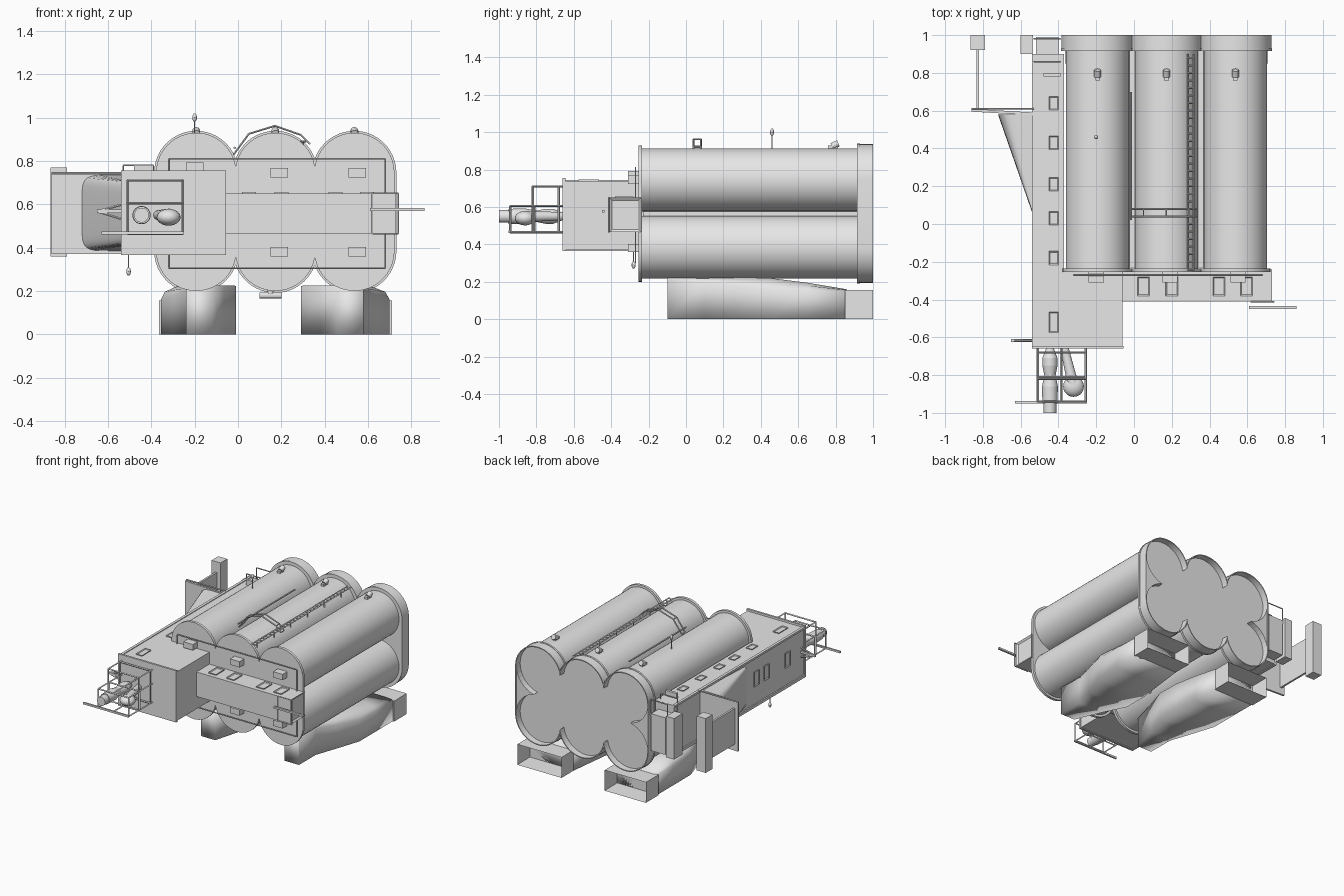
import bpy, bmesh, math
from mathutils import Vector, Matrix

old = bpy.data.objects.get("Cube")
if old:
    bpy.data.objects.remove(old, do_unlink=True)

grey = bpy.data.materials.new("plain_grey")
grey.use_nodes = True
grey.diffuse_color = (.8, .8, .8, 1)
grey.node_tree.nodes["Principled BSDF"].inputs["Base Color"].default_value = (.8, .8, .8, 1)


def finish(name, bm, smooth=0):
    bmesh.ops.recalc_face_normals(bm, faces=bm.faces)
    mesh = bpy.data.meshes.new(name)
    bm.to_mesh(mesh)
    bm.free()
    obj = bpy.data.objects.new(name, mesh)
    bpy.context.collection.objects.link(obj)
    mesh.materials.append(grey)
    if smooth:
        bpy.ops.object.select_all(action="DESELECT")
        obj.select_set(True)
        bpy.context.view_layer.objects.active = obj
        bpy.ops.object.shade_smooth_by_angle(angle=math.radians(smooth))
    return obj


def add_box(bm, x, y, z):
    lo, hi = Vector((x[0], y[0], z[0])), Vector((x[1], y[1], z[1]))
    size = Matrix.Diagonal((*(hi - lo), 1))
    bmesh.ops.create_cube(bm, size=1, matrix=Matrix.Translation((lo + hi) / 2) @ size)


def box(name, x, y, z):
    bm = bmesh.new()
    add_box(bm, x, y, z)
    return finish(name, bm)


def panel_box(name, x, y, z, direction, rim=.02, depth=.01):
    """Box whose face in one direction holds a recessed panel."""
    bm = bmesh.new()
    add_box(bm, x, y, z)
    bm.normal_update()
    face = max(bm.faces, key=lambda f: f.normal.dot(Vector(direction)))
    bmesh.ops.inset_region(bm, faces=[face], thickness=rim, depth=0)
    bmesh.ops.translate(bm, verts=face.verts, vec=-depth * Vector(direction))
    return finish(name, bm)


def add_cone(bm, start, end, r1, r2, sides):
    start, end = Vector(start), Vector(end)
    axis = end - start
    turn = Vector((0, 0, 1)).rotation_difference(axis).to_matrix().to_4x4()
    bmesh.ops.create_cone(bm, cap_ends=True, segments=sides, radius1=r1, radius2=r2,
                          depth=axis.length, matrix=Matrix.Translation((start + end) / 2) @ turn)


def tubes(name, paths, r=.005, sides=6):
    bm = bmesh.new()
    for path in paths:
        for a, b in zip(path, path[1:]):
            add_cone(bm, a, b, r, r, sides)
    return finish(name, bm)


def turned(name, x, z, profile, sides=24):
    """Stack of cone pieces along y; profile holds (y, radius)."""
    bm = bmesh.new()
    for (ya, ra), (yb, rb) in zip(profile, profile[1:]):
        if ya != yb:
            add_cone(bm, (x, ya, z), (x, yb, z), ra, rb, sides)
    return finish(name, bm, 35)


def loop(x, y, z):
    """Closed upright rectangle facing the front."""
    a, b = x
    c, d = z
    return [(a, y, c), (b, y, c), (b, y, d), (a, y, d), (a, y, c)]


def loft(name, rings, smooth=35):
    bm = bmesh.new()
    loops = [[bm.verts.new(p) for p in ring] for ring in rings]
    for a, b in zip(loops, loops[1:]):
        for i in range(len(a)):
            j = (i + 1) % len(a)
            bm.faces.new((a[i], a[j], b[j], b[i]))
    bm.faces.new(loops[0])
    bm.faces.new(loops[-1])
    return finish(name, bm, smooth)


# Six vessels in two rows, with a filler core
columns = (-.193, .172, .537)
low, high = .385, .745
for row, z in (("lower", low), ("upper", high)):
    for i, x in enumerate(columns):
        turned(f"{row}_vessel_{i + 1}", x, z, [(-.24, .168), (.93, .168)], 48)
box("vessel_core", (columns[0], columns[-1]), (-.23, .92), (low, high))


# Lobed end plates
def lobed_outline(r, y):
    half = (columns[1] - columns[0]) / 2
    cut = math.acos(min(1, half / r))
    steps, points = 20, []
    for i, x in enumerate(columns):
        start = math.pi if i == 0 else math.pi - cut
        stop = 0 if i == 2 else cut
        for k in range(steps + 1):
            if k == 0 and i:
                continue
            a = start + (stop - start) * k / steps
            points.append((x + r * math.cos(a), y, high + r * math.sin(a)))
    return points + [(x, y, low + high - z) for x, y, z in reversed(points)]


loft("front_end_plate", [lobed_outline(.185, -.255), lobed_outline(.185, -.235)])
rear = ((.191, .92), (.191, 1), (.184, 1), (.184, .95))
loft("rear_end_plate", [lobed_outline(r, y) for r, y in rear])
loft("rear_collar", [lobed_outline(.194, .915), lobed_outline(.194, .93)])


# Curved cusps closing the sides of the rear recess
def cusp_outline(x, sign, y):
    r, middle = .184, (low + high) / 2
    reach = math.asin((high - middle) / r)
    arc = [(r * math.cos(reach * k / 8), high - r * math.sin(reach * k / 8)) for k in range(9)]
    arc += [(dx, low + high - z) for dx, z in reversed(arc[:-1])]
    return [(x + sign * dx, y, z) for dx, z in arc]


for side, x, sign in (("left", columns[-1], 1), ("right", columns[0], -1)):
    loft(f"{side}_rear_cusp", [cusp_outline(x, sign, y) for y in (.94, .995)], 0)

# Cross duct on the front, with roof hatches and side panel
panel_box("cross_duct", (-.06, .73), (-.41, -.24), (.465, .65), (1, 0, 0))
for i, x in enumerate((.05, .2, .45, .595)):
    panel_box(f"cross_duct_hatch_{i + 1}", (x - .032, x + .032), (-.38, -.28), (.64, .657), (0, 0, 1), .008, .006)
tubes("cross_duct_guard", [loop((.62, .74), -.412, (.465, .65))], .004)
box("cross_duct_step", (.61, .86), (-.45, -.435), (.57, .583))

# Main duct and its long side run
box("main_duct", (-.53, -.06), (-.65, -.24), (.37, .74))
box("main_duct_flange", (-.54, -.055), (-.66, -.645), (.365, .755))
box("side_duct", (-.53, -.37), (-.25, .9), (.37, .74))
for i, y in enumerate((-.52, -.18, .03, .21, .43, .64)):
    h = .055 if i == 0 else .036
    panel_box(f"roof_hatch_{i + 1}", (-.45, -.4), (y - h, y + h), (.73, .746), (0, 0, 1), .008, .005)
for i, y in enumerate((-.45, -.2, -.08)):
    panel_box(f"wall_door_{i + 1}", (-.537, -.52), (y - .03, y + .03), (.52, .63), (-1, 0, 0), .008, .006)
box("side_duct_sill", (-.54, -.52), (-.65, .9), (.365, .385))
box("side_duct_eave", (-.54, -.52), (-.65, .9), (.73, .745))

# Rear end of the side run
box("rear_post", (-.6, -.535), (.9, 1), (.39, .7))
box("rear_cabinet", (-.52, -.4), (.9, .99), (.4, .68))
box("rear_lug", (-.48, -.39), (.78, .8), (.73, .78))
tubes("rear_rail", [loop((-.53, -.39), y, (.66, .78)) for y in (.86, .98)], .004)

# Outrigger wing with its funnel and outer post
loft("wing_wall", [[(-.86, y + .02, z0), (-.53, y, z0), (-.53, y, z1), (-.86, y + .02, z1)]
                   for y, z0, z1 in ((.575, .37, .74), (.59, .37, .74))], 0)
box("wing_link", (-.835, -.82), (.6, .93), (.42, .69))
box("wing_post", (-.865, -.79), (.92, 1), (.36, .77))
tubes("wing_rail", [[(-.86, .61, .745), (-.53, .61, .745)]])


def squared(v):
    return math.copysign(abs(v) ** .3, v)


def half_round(y, width, height):
    angles = [math.radians(90 + 10 * k) for k in range(19)]
    return [(-.52 + width * squared(math.cos(a)), y, .56 + height * squared(math.sin(a))) for a in angles]


loft("side_funnel", [half_round(.04, .012, .15), half_round(.58, .2, .175)], 60)


# Exhaust feet, widening from a narrow nose to open rear mouths
def foot_section(y, inner, outer, top, shoulder):
    mid = inner + (outer - inner) * .8
    edge = inner + (outer - inner) * .95
    knee = shoulder + (top - shoulder) * .6
    return [(inner, y, 0), (outer, y, 0), (outer, y, shoulder), (edge, y, knee), (mid, y, top), (inner, y, top)]


for side, inner, front, back, shift in (("right", -.01, -.24, -.355, -.01), ("left", .29, .58, .7, .05)):
    middle = (front + back) / 2
    nose = front - math.copysign(.12, front)
    loft(f"{side}_foot", [foot_section(-.1, nose, front, .225, .21),
                          foot_section(.1, (nose + inner) / 2, front, .225, .2),
                          foot_section(.27, inner, middle, .224, .18),
                          foot_section(.45, inner, back, .22, .16),
                          foot_section(.65, inner + shift / 2, back, .195, .155),
                          foot_section(.86, inner + shift, back, .16, .15)], 95)
    edges = sorted((inner + shift, back + math.copysign(.01, back)))
    panel_box(f"{side}_foot_mouth", edges, (.85, 1), (0, .155), (0, 1, 0), .01, .14)

# Pipe loop and brackets on the front end plate
tubes("front_pipe_loop", [loop((-.32, .68), -.27, (.305, .81))], .004)
for i, (x, z) in enumerate(((-.2, .77), (.19, high), (.55, high), (.19, .38), (.55, .38))):
    box(f"front_bracket_{i + 1}", (x - .04, x + .04), (-.31, -.25), (z - .022, z + .022))

# Burner pipes and service platform
turned("burner_pipe", -.445, .55, [(-1, .034), (-.95, .034), (-.95, .04), (-.86, .042),
                                   (-.8, .03), (-.75, .04), (-.71, .04), (-.645, .015)])
bm = bmesh.new()
bmesh.ops.create_uvsphere(bm, u_segments=20, v_segments=12, radius=.055,
                          matrix=Matrix.Translation((-.32, -.86, .54)) @ Matrix.Diagonal((1, 1, .7, 1)))
add_cone(bm, (-.32, -.86, .55), (-.37, -.65, .55), .03, .022, 16)
finish("blower", bm, 35)
frame = [loop((-.51, -.255), y, (.465, .605)) for y in (-.94, -.81)]
frame += [loop((-.51, -.255), -.68, (.465, .71)), [(-.51, -.82, .71), (-.255, -.82, .71)]]
frame += [[(x, -.94, z), (x, -.65, z)] for x in (-.51, -.385, -.255) for z in (.465, .605)]
frame += [[(x, -.82, .465), (x, -.82, .71), (x, -.65, .71)] for x in (-.51, -.255)]
tubes("platform_frame", frame, .006, 4)
box("platform_bar", (-.63, -.25), (-.95, -.938), (.46, .474))
box("flange_arm", (-.65, -.53), (-.625, -.61), (.56, .575))
tubes("flange_arm_braces", [[(-.65, -.617, .567), (-.53, -.617, z)] for z in (.53, .6)], .006)

# Lifting lugs on the upper vessels
for i, x in enumerate(columns):
    bm = bmesh.new()
    add_box(bm, (x - .012, x + .012), (.76, .81), (.9, .93))
    add_cone(bm, (x, .78, .925), (x, .815, .94), .018, .018, 12)
    finish(f"lifting_lug_{i + 1}", bm)

# Long ladder along the roof
rungs = [[(.285, -.24 + .04 * k, .89), (.315, -.24 + .04 * k, .89)] for k in range(29)]
rails = [[(x, -.25, .89), (x, .9, .89)] for x in (.285, .315)]
stays = [[(.3, -.2 + .2 * k, .89), (.3, -.2 + .2 * k, .84)] for k in range(6)]
tubes("roof_ladder", rungs + rails + stays, .005, 4)

# Arched gangway over the middle vessel
arch = [(-.02, .83), (.05, .925), (.17, .962), (.29, .92), (.33, .88)]
tubes("roof_arch", [[(x, y, z) for x, z in arch] for y in (.04, .08)], .005)
tubes("arch_ties", [[(x, .04, z), (x, .08, z)] for x, z in arch], .004)
tubes("valley_pole", [[(-.015, .02, .86), (-.015, .7, .86)]], .006)

# Whip aerial, hanging weight and drain pipe
for name, x, y, z0, z1 in (("aerial", -.2, .46, .91, 1), ("hanging_weight", -.505, -.28, .38, .29)):
    bm = bmesh.new()
    add_cone(bm, (x, y, z0), (x, y, z1), .003, .003, 6)
    bmesh.ops.create_uvsphere(bm, u_segments=10, v_segments=8, radius=.014,
                              matrix=Matrix.Translation((x, y, z1)) @ Matrix.Diagonal((.8, .8, 1.4, 1)))
    finish(name, bm, 35)
tubes("drain_pipe", [[(.1, .3, .18), (.2, .3, .18)], [(.15, .3, .18), (.15, .3, .24)]], .014, 12)
